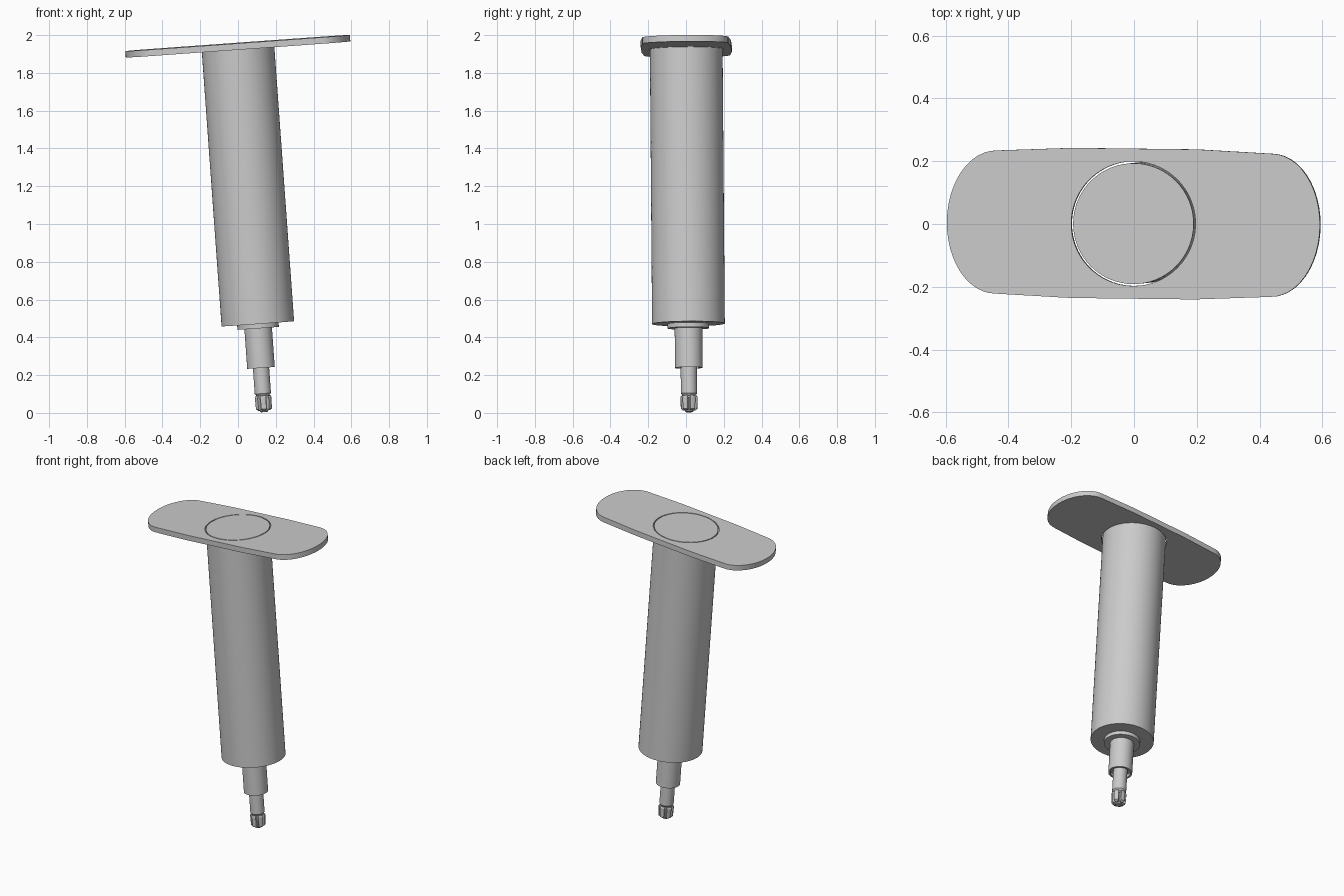
import bpy, bmesh, math
from mathutils import Matrix, Vector

cube = bpy.data.objects.get("Cube")
if cube:
    bpy.data.objects.remove(cube, do_unlink=True)

# Single grey material
grey = bpy.data.materials.new("light grey")
grey.use_nodes = True
grey.diffuse_color = (0.6, 0.6, 0.6, 1)
grey.node_tree.nodes["Principled BSDF"].inputs["Base Color"].default_value = (0.6, 0.6, 0.6, 1)

# Tilted frame: local origin at the middle of the top face, local z along the axis
Z = Vector((-0.072, -0.008, 1)).normalized()
Y = Z.cross(Vector((1, -0.012, 0.072))).normalized()
X = Y.cross(Z)
FRAME = Matrix.Translation((-0.002, 0.001, 1.958)) @ Matrix((X, Y, Z)).transposed().to_4x4()


def loft(name, rings, cap=True):
    """Join equal-length rings of points with quads; cap the ends or close the loop."""
    bm = bmesh.new()
    loops = [[bm.verts.new(p) for p in ring] for ring in rings]
    n = len(loops[0])
    pairs = list(zip(loops, loops[1:]))
    if cap:
        bm.faces.new(loops[0])
        bm.faces.new(loops[-1])
    else:
        pairs.append((loops[-1], loops[0]))
    for a, b in pairs:
        for i in range(n):
            j = (i + 1) % n
            bm.faces.new((a[i], a[j], b[j], b[i]))
    bmesh.ops.recalc_face_normals(bm, faces=bm.faces)
    mesh = bpy.data.meshes.new(name)
    bm.to_mesh(mesh)
    bm.free()
    mesh.materials.append(grey)
    ob = bpy.data.objects.new(name, mesh)
    bpy.context.collection.objects.link(ob)
    ob.matrix_world = FRAME
    bpy.ops.object.select_all(action='DESELECT')
    ob.select_set(True)
    bpy.context.view_layer.objects.active = ob
    bpy.ops.object.shade_smooth_by_angle(angle=math.radians(30))
    return ob


def circle(r, depth, n=64):
    return [(r * math.cos(2 * math.pi * i / n), r * math.sin(2 * math.pi * i / n), -depth)
            for i in range(n)]


def turned(name, profile):
    """Round part from (radius, depth below the top) pairs."""
    return loft(name, [circle(r, d) for r, d in profile])


# Barrel, collar and stepped nozzle
turned("barrel", [(0.1925, 0), (0.1925, 1.49)])
turned("collar", [(0.11, 1.485), (0.11, 1.514)])
turned("nozzle_sleeve", [(0.073, 1.51), (0.073, 1.724), (0.061, 1.724), (0.061, 1.704)])
turned("nozzle_tube", [(0.043, 1.70), (0.043, 1.86), (0.034, 1.872), (0.034, 1.885)])


# Fluted tip with a tapered end
def flutes(scale, depth, lobes=6):
    pts = []
    for k in range(lobes):
        mid = -math.pi / 2 + 2 * math.pi * k / lobes
        for offset, r in ((-25, 0.028), (-19, 0.045), (0, 0.046), (19, 0.045), (25, 0.028)):
            a = mid + math.radians(offset)
            pts.append((scale * r * math.cos(a), scale * r * math.sin(a), -depth))
    return pts


loft("fluted_tip", [flutes(0.9, 1.872), flutes(1, 1.88), flutes(0.95, 1.942), flutes(0.7, 1.95)])
turned("tip_core", [(0.022, 1.88), (0.022, 1.955), (0.017, 1.959)])


# Finger flange: bowed sides, rounded ends and a round hole around the barrel
def side_y(x):
    return 0.239 - 0.011 * max(0, abs(x) - 0.2) / 0.24


half = [(0.44 - 0.88 * i / 32, side_y(0.44 - 0.88 * i / 32)) for i in range(33)]
for i in range(1, 24):
    a = math.pi / 2 + math.pi * i / 24
    half.append((-0.44 + 0.156 * math.cos(a), 0.228 * math.sin(a)))
outline = half + [(-x, -y) for x, y in half]
hole = [(0.1985 * x / math.hypot(x, y), 0.1985 * y / math.hypot(x, y)) for x, y in outline]


def at(points, depth):
    return [(x, y, -depth) for x, y in points]


T = 0.034
loft("finger_flange", [at(outline, 0), at(outline, T), at(hole, T), at(hole, 0)], cap=False)
